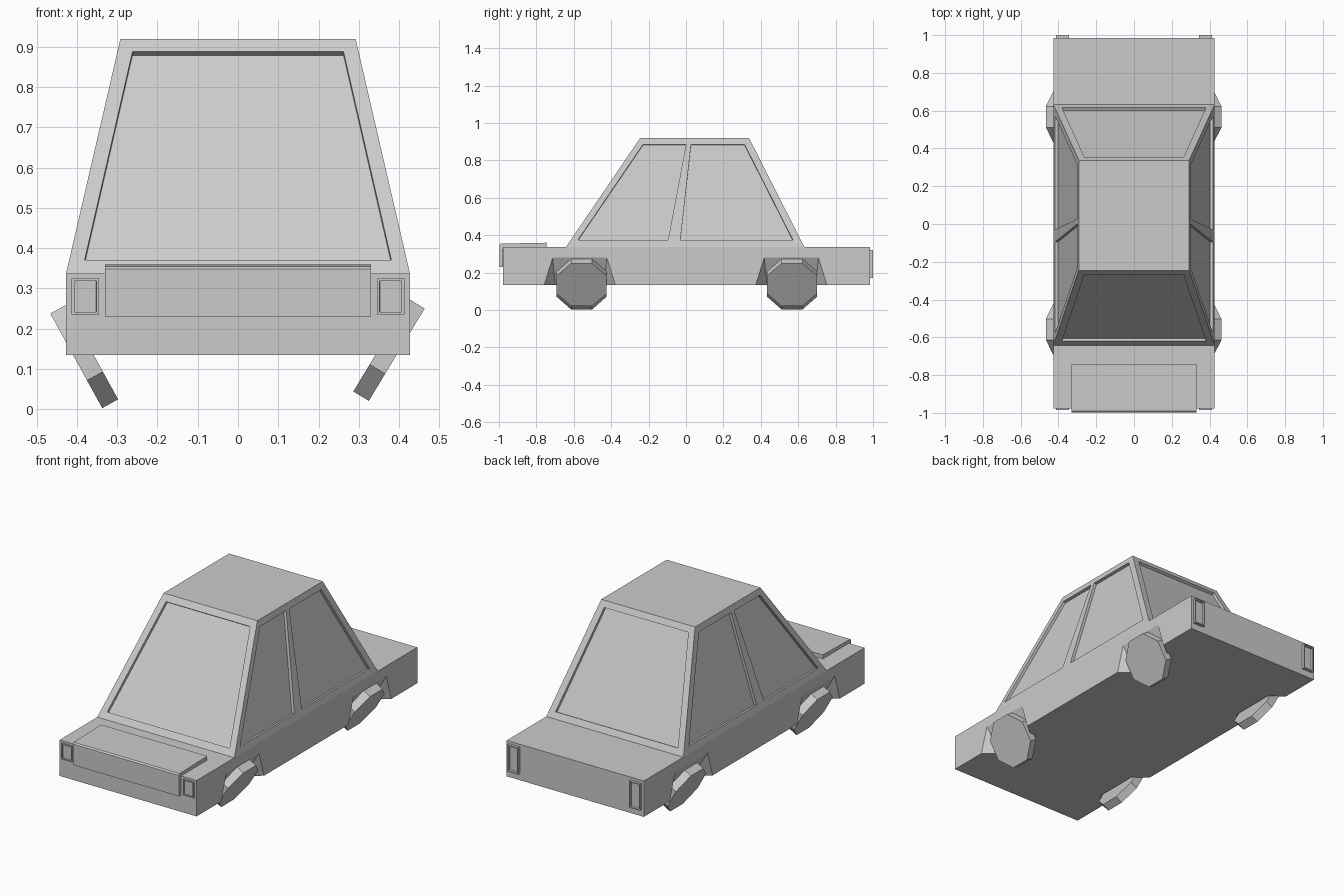
import bpy, bmesh, math
from mathutils import Vector, Matrix

if "Cube" in bpy.data.objects:
    bpy.data.objects.remove(bpy.data.objects["Cube"])

W, Z0, Z1, Z2 = 0.427, 0.135, 0.337, 0.92      # half width, sill, belt line, roof
ROOF_X, FRONT, REAR = 0.292, (-0.642, -0.245), (0.633, 0.337)


def to_object(bm, name):
    bmesh.ops.recalc_face_normals(bm, faces=bm.faces)
    mesh = bpy.data.meshes.new(name)
    bm.to_mesh(mesh)
    bm.free()
    ob = bpy.data.objects.new(name, mesh)
    bpy.context.collection.objects.link(ob)
    return ob


def add_hull(bm, points):
    verts = [bm.verts.new(p) for p in points]
    res = bmesh.ops.convex_hull(bm, input=verts)
    bad = [g for g in res["geom_interior"] if isinstance(g, bmesh.types.BMVert)]
    bmesh.ops.delete(bm, geom=bad, context='VERTS')


def add_prism(bm, quad, offset):
    a = [bm.verts.new(p) for p in quad]
    b = [bm.verts.new(Vector(p) + offset) for p in quad]
    bm.faces.new(a)
    bm.faces.new(b)
    for i in range(len(a)):
        j = (i + 1) % len(a)
        bm.faces.new((a[i], a[j], b[j], b[i]))


def box(x0, x1, y0, y1, z0, z1):
    return [(x, y, z) for x in (x0, x1) for y in (y0, y1) for z in (z0, z1)]


def carve(target, cutter):
    cutter.hide_render = True
    mod = target.modifiers.new("carve", 'BOOLEAN')
    mod.object, mod.operation, mod.solver = cutter, 'DIFFERENCE', 'EXACT'
    bpy.context.view_layer.objects.active = target
    bpy.ops.object.modifier_apply(modifier=mod.name)
    bpy.data.objects.remove(cutter)


# Lower body with four tapered wheel arches
bm = bmesh.new()
add_hull(bm, box(-W, W, -0.978, 0.985, Z0, Z1))
body = to_object(bm, "body")
bm = bmesh.new()
for yc in (-0.568, 0.563):
    for s in (-1, 1):
        pts = []
        for e in (-1, 1):
            top = Vector((s * W, yc + e * 0.145, 0.28))
            outer = Vector((s * W, yc + e * 0.19, Z0))
            inner = Vector((s * 0.35, yc + e * 0.13, Z0))
            out = (outer - inner) * 0.4
            pts += [top, top + out, top + (inner - top) * 1.1,
                    top + (outer - top) * 1.1 + out]
        add_hull(bm, pts)
carve(body, to_object(bm, "arch_cutter"))

# Cabin, tapered towards the roof
bm = bmesh.new()
add_hull(bm, [(s * x, y, z) for s in (-1, 1)
              for x, z, i in ((W, Z1, 0), (ROOF_X, Z2, 1))
              for y in (FRONT[i], REAR[i])])
cabin = to_object(bm, "cabin")

# Recessed windows
DEPTH = 0.016


def lerp(pair, z):
    return pair[0] + (pair[1] - pair[0]) * (z - Z1) / (Z2 - Z1)


def recess(bm, quad, normal):
    n = normal.normalized()
    add_prism(bm, [Vector(p) - n * DEPTH for p in quad], n * (DEPTH + 0.03))


bm = bmesh.new()
H = Z2 - Z1
for ends, s in ((FRONT, -1), (REAR, 1)):
    quad = [(x, lerp(ends, z), z) for x, z in
            ((-0.381, 0.37), (0.381, 0.37), (0.262, 0.888), (-0.262, 0.888))]
    recess(bm, quad, Vector((0, s * H, abs(ends[1] - ends[0]))))
for s in (-1, 1):
    for bottom, top in (((-0.578, -0.096), (-0.23, 0.0)),
                        ((-0.03, 0.572), (0.027, 0.313))):
        quad = [(s * lerp((W, ROOF_X), z), y, z) for y, z in
                ((bottom[0], 0.374), (bottom[1], 0.374), (top[1], 0.885), (top[0], 0.885))]
        recess(bm, quad, Vector((s * H, 0, W - ROOF_X)))
carve(cabin, to_object(bm, "window_cutter"))

# Raised bonnet panel
bm = bmesh.new()
profile = [(-0.998, 0.23), (-0.998, 0.348), (-0.99, 0.355), (-0.745, 0.36),
           (-0.745, 0.32), (-0.96, 0.32), (-0.96, 0.23)]
add_prism(bm, [(-0.33, y, z) for y, z in profile], Vector((0.66, 0, 0)))
to_object(bm, "bonnet_panel")


# Lamps: raised frames with a sunken lens
def lamp(name, x0, x1, y0, y1, z0, z1):
    bm = bmesh.new()
    add_hull(bm, box(x0, x1, min(y0, y1), max(y0, y1), z0, z1))
    bmesh.ops.dissolve_limit(bm, angle_limit=0.01, verts=bm.verts, edges=bm.edges)
    bmesh.ops.recalc_face_normals(bm, faces=bm.faces)
    face = max(bm.faces, key=lambda f: f.calc_center_median().y * (1 if y1 > 0 else -1))
    bmesh.ops.inset_individual(bm, faces=[face], thickness=0.009, depth=0)
    bmesh.ops.inset_individual(bm, faces=[face], thickness=0.002, depth=-0.012)
    to_object(bm, name)


for s, side in ((-1, "left"), (1, "right")):
    a, b = sorted((s * 0.345, s * 0.413))
    lamp("headlamp_" + side, a, b, -0.95, -0.984, 0.235, 0.325)
    lamp("tail_lamp_" + side, a, b, 0.95, 1.0, 0.172, 0.322)

# Leaning eight-sided wheels
for end, yc in (("front", -0.558), ("rear", 0.567)):
    for side, x, z, tilt in (("left", -0.382, 0.131, 28.8), ("right", 0.375, 0.147, -31.2)):
        bm = bmesh.new()
        bmesh.ops.create_cone(bm, cap_ends=True, segments=8, depth=0.045,
                              radius1=0.134 / math.cos(math.pi / 8),
                              radius2=0.134 / math.cos(math.pi / 8),
                              matrix=Matrix.Rotation(math.pi / 2, 4, 'Y')
                              @ Matrix.Rotation(math.pi / 8, 4, 'Z'))
        t = math.radians(-tilt)
        bm.transform(Matrix.Translation((x, yc, z)) @ Matrix.Rotation(t, 4, 'Y'))
        to_object(bm, f"wheel_{end}_{side}", )
